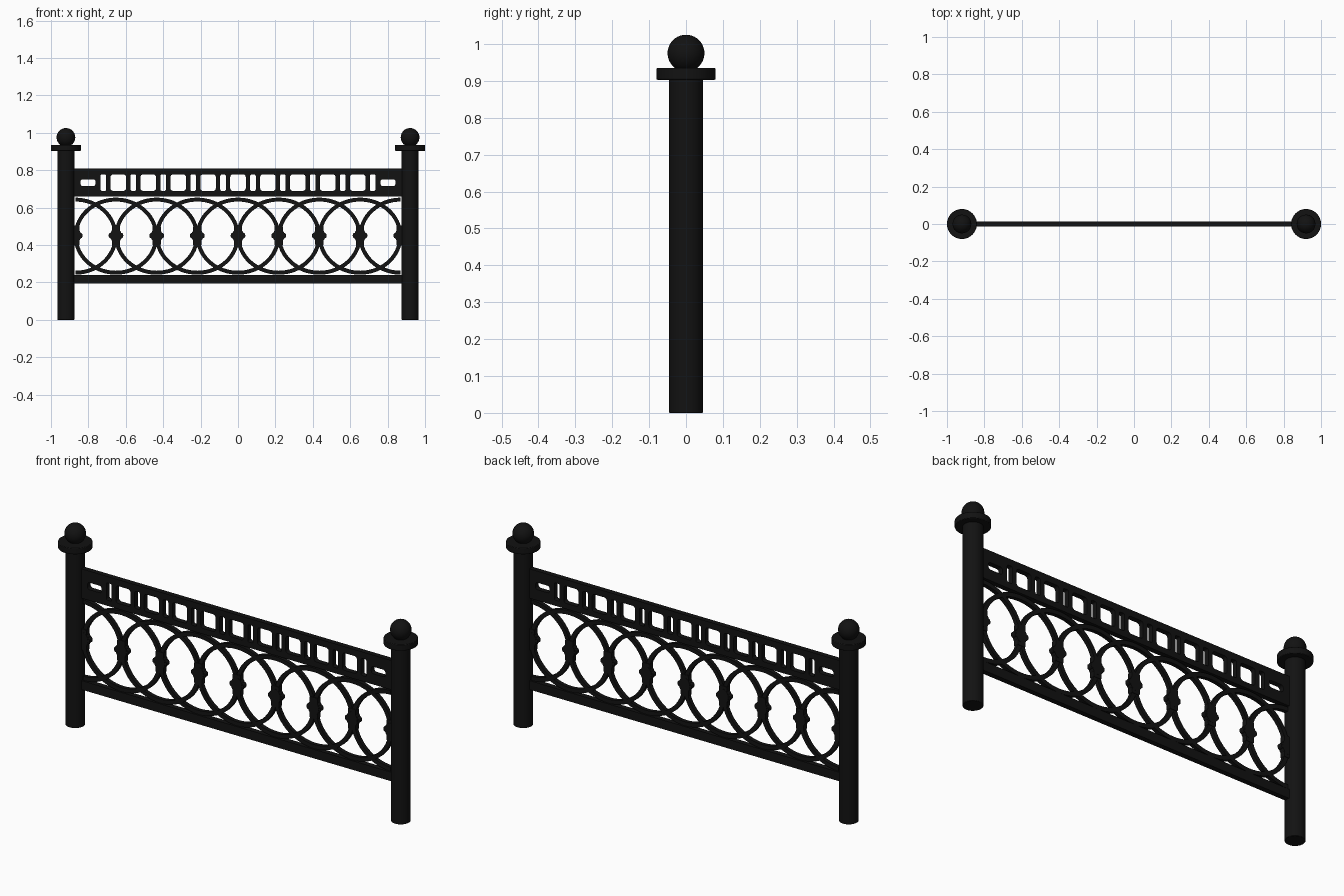
import bpy
from math import sin, cos, pi, radians

if "Cube" in bpy.data.objects:
    bpy.data.objects.remove(bpy.data.objects["Cube"])

iron = bpy.data.materials.new("black_iron")
iron.diffuse_color = (0.006, 0.006, 0.006, 1)
iron.use_nodes = True
iron.node_tree.nodes["Principled BSDF"].inputs["Base Color"].default_value = iron.diffuse_color


def finish(ob, name):
    ob.name = name
    ob.data.materials.append(iron)
    bpy.ops.object.select_all(action='DESELECT')
    ob.select_set(True)
    bpy.context.view_layer.objects.active = ob
    bpy.ops.object.shade_smooth_by_angle(angle=radians(35))
    return ob


def rounded_rect(cx, cz, w, h, r, n=4):
    """Outline of a rectangle with rounded corners."""
    pts = []
    for q, (sx, sz) in enumerate([(1, 1), (-1, 1), (-1, -1), (1, -1)]):
        for i in range(n + 1):
            a = (q + i / n) * pi / 2
            pts.append((cx + sx * (w / 2 - r) + r * cos(a),
                        cz + sz * (h / 2 - r) + r * sin(a)))
    return pts


def arc(cx, cz, rx, rz, a0, a1, n):
    return [(cx + rx * cos(a0 + (a1 - a0) * i / n), cz + rz * sin(a0 + (a1 - a0) * i / n))
            for i in range(n + 1)]


def plate(name, outlines, depth):
    """Flat plate in the xz plane; inner outlines become holes."""
    cu = bpy.data.curves.new(name, 'CURVE')
    cu.dimensions, cu.fill_mode, cu.extrude = '2D', 'BOTH', depth / 2
    for pts in outlines:
        sp = cu.splines.new('POLY')
        sp.points.add(len(pts) - 1)
        for p, (x, z) in zip(sp.points, pts):
            p.co = (x, z, 0, 1)
        sp.use_cyclic_u = True
    ob = bpy.data.objects.new(name, cu)
    bpy.context.collection.objects.link(ob)
    ob.rotation_euler.x = pi / 2
    bpy.ops.object.select_all(action='DESELECT')
    ob.select_set(True)
    bpy.context.view_layer.objects.active = ob
    bpy.ops.object.convert(target='MESH')
    return finish(bpy.context.object, name)


def cylinder(name, x, z0, z1, r, bevel):
    bpy.ops.mesh.primitive_cylinder_add(vertices=48, radius=r, depth=z1 - z0,
                                        location=(x, 0, (z0 + z1) / 2))
    ob = finish(bpy.context.object, name)
    m = ob.modifiers.new("edge", 'BEVEL')
    m.width, m.segments = bevel, 2


# Posts with collar and ball finial
for side, s in (("left", -1), ("right", 1)):
    x = 0.92 * s
    cylinder(f"{side}_post", x, 0, 0.91, 0.046, 0.002)
    cylinder(f"{side}_post_cap", x, 0.903, 0.935, 0.08, 0.003)
    bpy.ops.mesh.primitive_uv_sphere_add(segments=40, ring_count=20, radius=0.05,
                                         location=(x, 0, 0.975))
    finish(bpy.context.object, f"{side}_finial")

# Pierced top band: squares, narrow slots, and a short slot at each end
band = [[(-0.89, 0.66), (0.89, 0.66), (0.89, 0.81), (-0.89, 0.81)]]
band += [rounded_rect(k * 0.16, 0.733, 0.083, 0.088, 0.014) for k in range(-4, 5)]
band += [rounded_rect((k + 0.5) * 0.16, 0.733, 0.03, 0.088, 0.008) for k in range(-5, 5)]
band += [rounded_rect(s * 0.802, 0.733, 0.08, 0.036, 0.012) for s in (-1, 1)]
plate("top_band", band, 0.026)

# Bottom rail
plate("bottom_rail", [rounded_rect(0, 0.216, 1.78, 0.046, 0.004)], 0.026)

# Overlapping rings, halved where they meet the posts, with a knot at each centre
step, zc, w = 0.2175, 0.447, 0.021
RX, RZ = step + w / 2 - 0.002, 0.206
for k in range(-4, 5):
    x = k * step
    if abs(k) < 4:
        outlines = [arc(x, zc, RX, RZ, 0, 2 * pi, 64)[:-1],
                    arc(x, zc, RX - w, RZ - w, 0, 2 * pi, 64)[:-1]]
    else:
        a = -pi / 2 if k < 0 else pi / 2
        outlines = [arc(x, zc, RX, RZ, a, a + pi, 32)
                    + arc(x, zc, RX - w, RZ - w, a + pi, a, 32)]
    plate("ring", outlines, 0.02)
    plate("knot_upright", [rounded_rect(x, 0.45, 0.044, 0.108, 0.006)], 0.026)
    plate("knot_cross", [rounded_rect(x, 0.45, 0.078, 0.03, 0.012)], 0.025)
    plate("knot_centre", [arc(x, 0.45, 0.031, 0.038, 0, 2 * pi, 24)[:-1]], 0.027)
